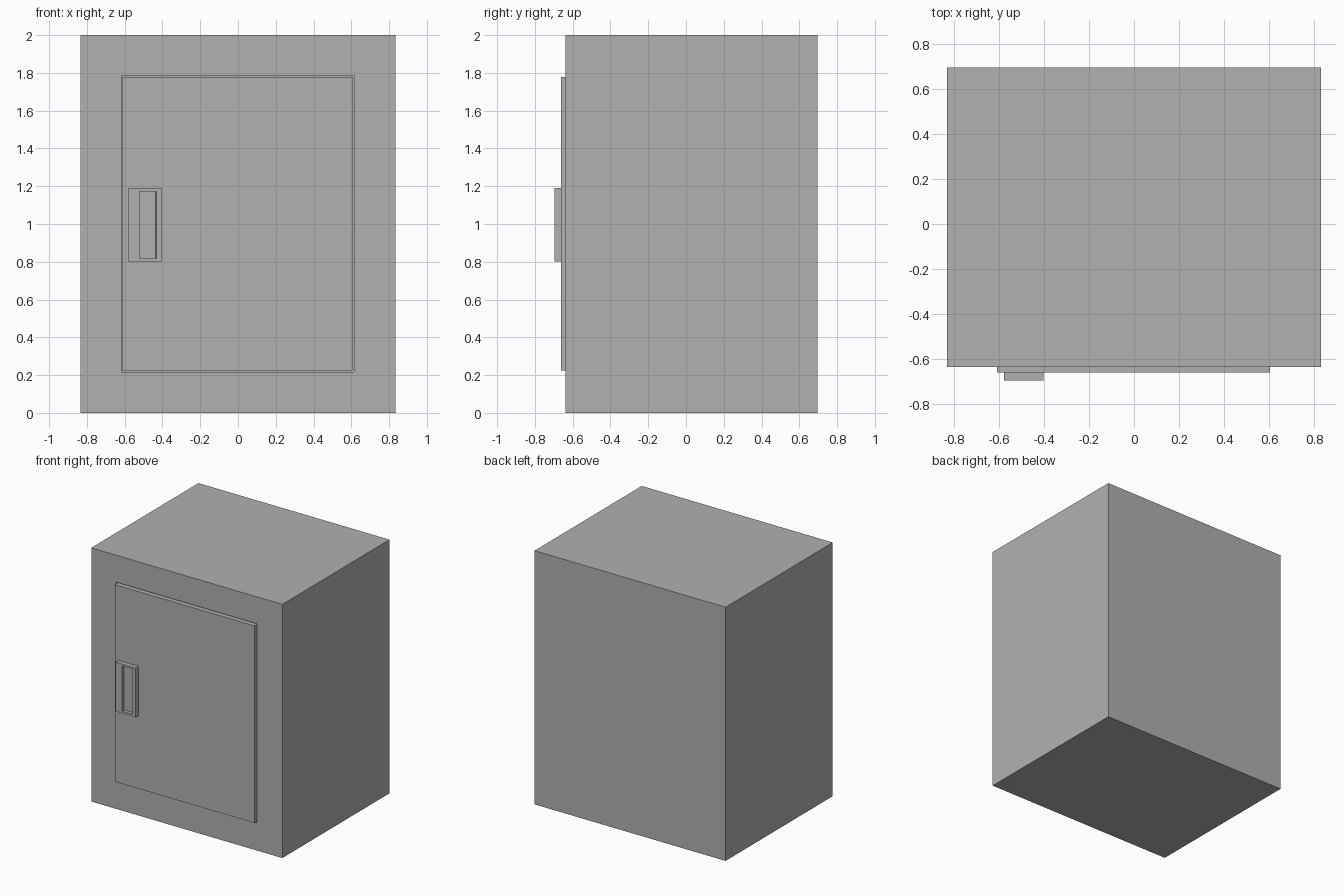
import bpy

if "Cube" in bpy.data.objects:
    bpy.data.objects.remove(bpy.data.objects["Cube"])

# Dark grey paint
grey = bpy.data.materials.new("grey_paint")
grey.diffuse_color = (0.44, 0.44, 0.44, 1)
grey.use_nodes = True
grey.node_tree.nodes["Principled BSDF"].inputs["Base Color"].default_value = grey.diffuse_color


def rect(x0, x1, z0, z1, y):
    return [(x0, y, z0), (x1, y, z0), (x1, y, z1), (x0, y, z1)]


def make(name, verts, faces):
    mesh = bpy.data.meshes.new(name)
    mesh.from_pydata(verts, [], faces)
    mesh.materials.append(grey)
    obj = bpy.data.objects.new(name, mesh)
    bpy.context.collection.objects.link(obj)
    return obj


def ring(a, b):
    """Four quads joining rectangle a to rectangle b (first vertex indices)."""
    return [(a + i, a + (i + 1) % 4, b + (i + 1) % 4, b + i) for i in range(4)]


def box(name, outer, front, back):
    verts = rect(*outer, front) + rect(*outer, back)
    return make(name, verts, [(0, 1, 2, 3), (7, 6, 5, 4)] + ring(4, 0))


def pocket_box(name, outer, front, back, pocket, floor, taper=0.0):
    """Box with a rectangular pocket sunk into its front face."""
    x0, x1, z0, z1 = pocket
    verts = (rect(*outer, back) + rect(*outer, front)
             + rect(*pocket, front) + rect(x0, x1 - taper, z0, z1, floor))
    faces = [(3, 2, 1, 0), (12, 13, 14, 15)]
    faces += ring(0, 4) + ring(4, 8) + ring(8, 12)
    return make(name, verts, faces)


# Cabinet body, hollow behind the door opening
pocket_box("body", (-0.833, 0.833, 0, 2), -0.638, 0.697,
           (-0.617, 0.614, 0.217, 1.787), 0.48)

# Door slab, standing slightly proud with a thin gap all round
box("door", (-0.611, 0.607, 0.225, 1.779), -0.662, -0.50)

# Handle plate with a finger recess
pocket_box("handle", (-0.58, -0.404, 0.801, 1.19), -0.697, -0.655,
           (-0.522, -0.432, 0.818, 1.173), -0.672, 0.004)
